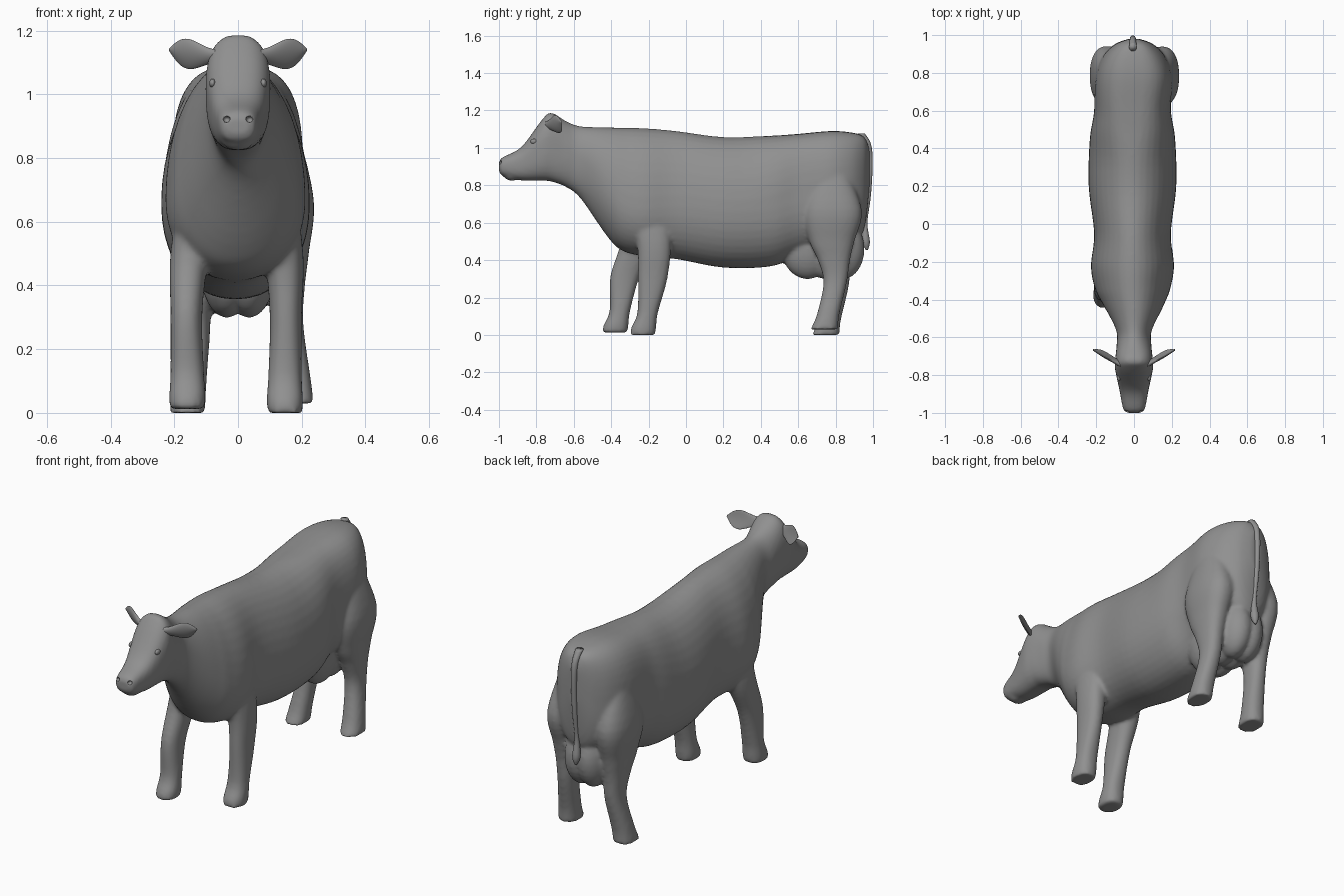
import bpy, bmesh, math

if "Cube" in bpy.data.objects:
    bpy.data.objects.remove(bpy.data.objects["Cube"])

N = 40
HIDE = bpy.data.materials.new("hide_grey")
HIDE.diffuse_color = (.28, .28, .28, 1)
HIDE.use_nodes = True
HIDE.node_tree.nodes["Principled BSDF"].inputs["Base Color"].default_value = HIDE.diffuse_color


def clamp(v):
    v = min(1, max(0, v))
    return v * v * (3 - 2 * v)


def spline_rows(rows, steps=5):
    """Catmull-Rom interpolation between section rows."""
    out = []
    for i in range(len(rows) - 1):
        a, b = rows[max(i - 1, 0)], rows[i]
        c, d = rows[i + 1], rows[min(i + 2, len(rows) - 1)]
        for s in range(steps):
            t = s / steps
            out.append([0.5 * (2 * q + (r - p) * t + (2 * p - 5 * q + 4 * r - u) * t * t
                               + (3 * q - p - 3 * r + u) * t ** 3)
                        for p, q, r, u in zip(a, b, c, d)])
    return out + [list(rows[-1])]


def power(v, n):
    return math.copysign(abs(v) ** (2 / n), v)


def loft(name, rows, section):
    """Skin a closed surface through the sections."""
    bm = bmesh.new()
    rings = [[bm.verts.new(section(r, 2 * math.pi * k / N)) for k in range(N)]
             for r in spline_rows(rows)]
    for r0, r1 in zip(rings, rings[1:]):
        for k in range(N):
            bm.faces.new((r0[k], r0[(k + 1) % N], r1[(k + 1) % N], r1[k]))
    bm.faces.new(rings[0])
    bm.faces.new(rings[-1])
    bmesh.ops.recalc_face_normals(bm, faces=bm.faces)
    me = bpy.data.meshes.new(name)
    bm.to_mesh(me)
    bm.free()
    me.shade_smooth()
    me.materials.append(HIDE)
    ob = bpy.data.objects.new(name, me)
    bpy.context.collection.objects.link(ob)
    return ob


def ball(name, loc, scale):
    bpy.ops.mesh.primitive_uv_sphere_add(segments=24, ring_count=14, radius=1, location=loc)
    ob = bpy.context.object
    ob.name = name
    ob.scale = scale
    bpy.ops.object.transform_apply(location=True, rotation=True, scale=True)
    ob.data.shade_smooth()
    ob.data.materials.append(HIDE)
    return ob


# Trunk section: y, bottom, top, half width; widest point drops at the chest, rump and head get boxier
def trunk_section(r, a):
    y, zb, zt, w = r
    c, s = math.cos(a), math.sin(a)
    f = .36 + .2 * clamp((-.28 - y) / .3) + .07 * clamp((y + .3) / .4)
    zw = zb + f * (zt - zb)
    head = clamp((-.6 - y) / .1)
    n = 2 + clamp((y - .3) / .4) + .5 * head if s > 0 else 2.15 + .6 * head
    x = w * power(c, n) - .008 * clamp((y + .5) / .2) * clamp((.8 - y) / .2)
    return (x, y, zw + (zt - zw if s > 0 else zw - zb) * power(s, n))


# Limb section: height, front y, back y, inner x, outer x
def limb_section(r, a):
    z, y0, y1, x0, x1 = r
    return ((x0 + x1) / 2 + (x1 - x0) / 2 * power(math.cos(a), 2.3),
            (y0 + y1) / 2 + (y1 - y0) / 2 * power(math.sin(a), 2.3), z)


# Head, neck and trunk
trunk = loft("body", [
    (-1.0, .875, .925, .035),
    (-.98, .85, .95, .057),
    (-.88, .826, 1.005, .077),
    (-.77, .825, 1.15, .1),
    (-.72, .82, 1.188, .1),
    (-.64, .79, 1.142, .092),
    (-.56, .725, 1.115, .095),
    (-.42, .525, 1.11, .165),
    (-.34, .45, 1.108, .2),
    (-.22, .42, 1.105, .22),
    (-.05, .405, 1.09, .203),
    (.20, .36, 1.058, .232),
    (.45, .366, 1.065, .226),
    (.60, .42, 1.075, .203),
    (.77, .47, 1.09, .205),
    (.88, .50, 1.083, .17),
    (.95, .56, 1.06, .105),
    (.98, .78, 1.0, .03)], trunk_section)

# Udder and lower lip
udder = [ball("udder", (side * .035, y, .46), (.085, r, .162))
         for side in (-1, 1) for y, r in ((.65, .14), (.75, .14), (.84, .115))]
lip = ball("lower_lip", (0, -.93, .846), (.046, .042, .022))

# Legs
FRONT = [(.75, -.34, -.10, .06, .17), (.50, -.265, -.08, .085, .205), (.30, -.257, -.10, .10, .20),
         (.12, -.26, -.15, .095, .20), (.04, -.292, -.16, .09, .204), (0, -.3, -.165, .094, .202)]
HIND = [(.90, .71, .85, .09, .185), (.67, .628, .94, .06, .238), (.50, .66, .90, .085, .222),
        (.40, .705, .877, .10, .21), (.28, .735, .86, .11, .205), (.11, .70, .82, .122, .228),
        (.03, .665, .812, .125, .238)]


def leg(name, rows, side, dx=0, dy=0, dz=0):
    """Leg with its foot moved; the move fades out toward the hip."""
    moved = []
    for z, y0, y1, x0, x1 in rows:
        k = min(1, max(0, (.75 - z) / .45))
        moved.append((z + dz * k, y0 + dy * k, y1 + dy * k, side * (x0 + dx * k), side * (x1 + dx * k)))
    return loft(name, moved, limb_section)


legs = [leg("front_leg_right", FRONT, 1),
        leg("front_leg_left", FRONT, -1, .012, -.148, .012),
        leg("hind_leg_right", HIND, 1),
        leg("hind_leg_left", HIND, -1, -.022, .008, -.03)]

# Merge the fleshy parts into one smooth skin
bpy.ops.object.select_all(action='DESELECT')
for ob in [trunk, lip] + udder + legs:
    ob.select_set(True)
bpy.context.view_layer.objects.active = trunk
bpy.ops.object.join()
skin = trunk.modifiers.new("skin", 'REMESH')
skin.mode = 'VOXEL'
skin.voxel_size = 0.01
skin.use_smooth_shade = True
relax = trunk.modifiers.new("relax", 'SMOOTH')
relax.factor = 0.5
relax.iterations = 8

# Nostril hollows
for side in (-1, 1):
    cutter = ball("nostril_cutter", (side * .036, -.994, .922), (.011, .016, .01))
    cutter.hide_render = True
    cutter.hide_viewport = True
    cut = trunk.modifiers.new("nostril", 'BOOLEAN')
    cut.operation = 'DIFFERENCE'
    cut.object = cutter


# Ears: cupped leaves pointing sideways
def ear_section(t, a):
    t = t[0]
    h = .004 + .018 * (1 - t) + .036 * math.sin(math.pi * t ** 1.5)
    s = math.sin(a)
    return (.07 + .146 * t, -.742 + .075 * t + (.016 - .012 * t) * math.cos(a) + .2 * h * s * s - .3 * h * s,
            1.12 + .02 * t * t + h * s)


ear = loft("ears", [(i / 4,) for i in range(5)], ear_section)
ear.modifiers.new("mirror", 'MIRROR')

# Eyes
eye = ball("eyes", (.08, -.812, 1.035), (.01, .02, .014))
eye.modifiers.new("mirror", 'MIRROR')

# Tail with tuft: height, y, radius
TAIL = [(1.078, .935, .02), (1.02, .972, .017), (.92, .983, .015), (.75, .975, .014),
        (.6, .958, .012), (.5, .962, .021), (.455, .967, .006)]
loft("tail", TAIL, lambda r, a: (r[2] * math.cos(a) - .006, r[1] + r[2] * math.sin(a), r[0]))
